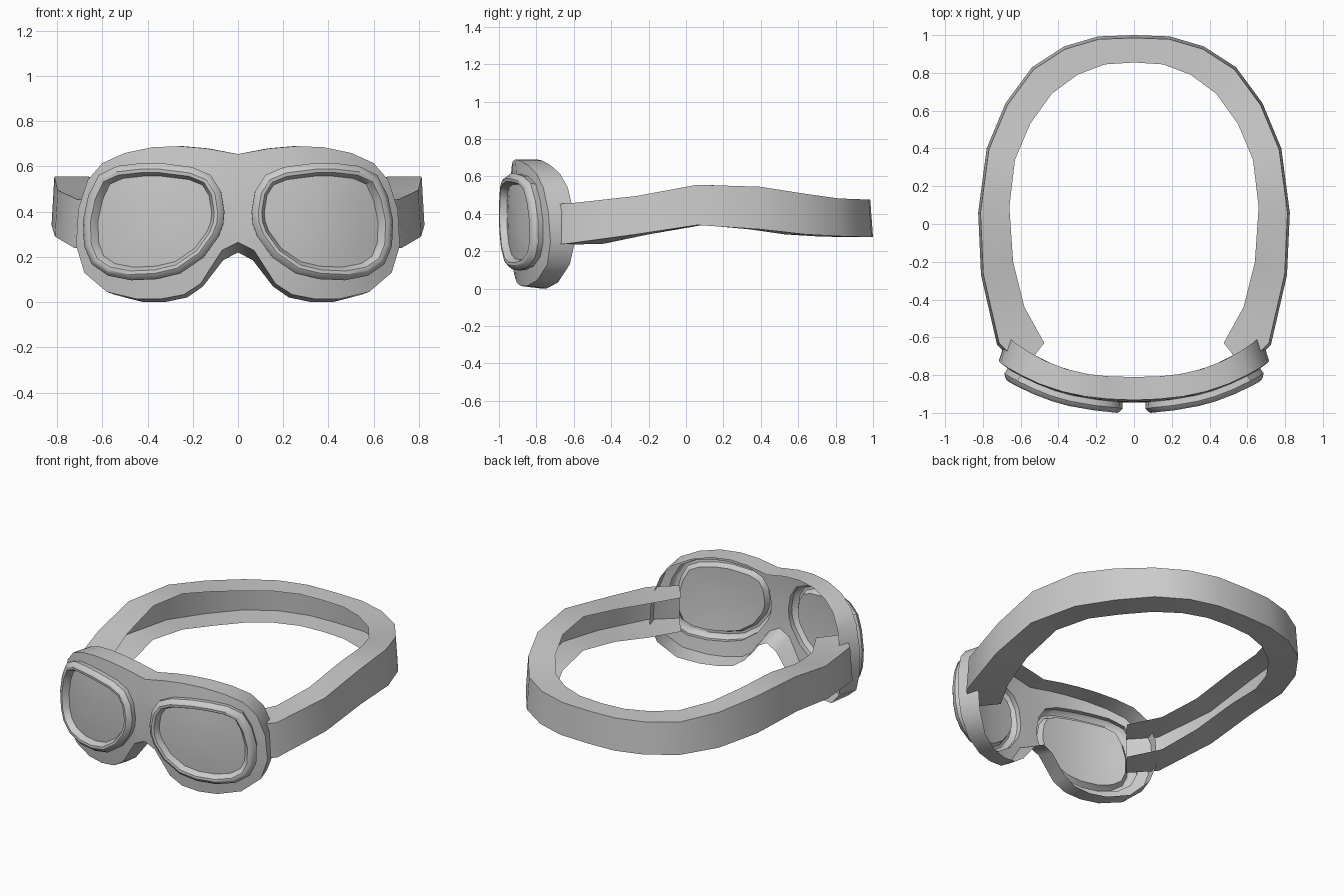
import bpy, bmesh, math
from mathutils import Vector

if "Cube" in bpy.data.objects:
    bpy.data.objects.remove(bpy.data.objects["Cube"])

grey = bpy.data.materials.new("grey")
grey.diffuse_color = (0.6, 0.6, 0.6, 1)
grey.use_nodes = True
grey.node_tree.nodes["Principled BSDF"].inputs["Base Color"].default_value = grey.diffuse_color


def front(x, z, d=0.0):
    """Point on the curved face of the goggles, raised by d along its normal."""
    y = -0.945 + 0.515 * abs(x) ** 2.6 + 0.2 * (z - 0.4) ** 2
    n = Vector((1.34 * abs(x) ** 1.6, -1, -0.4 * (z - 0.4) * -1)).normalized()
    return Vector((x, y, z)) + n * d


def inset(loop, dist):
    """Move a clockwise (x, z) loop inward by dist."""
    out = []
    for i, (x, z) in enumerate(loop):
        a, b = loop[i - 1], loop[(i + 1) % len(loop)]
        tx, tz = b[0] - a[0], b[1] - a[1]
        l = math.hypot(tx, tz)
        out.append((x + dist * tz / l, z - dist * tx / l))
    return out


def make(name, rows, closed=True, cap=None, angle=35):
    """Skin rows of points with quads, optionally fan to a cap point, mirror in x."""
    bm = bmesh.new()
    vs = [[bm.verts.new(p) for p in row] for row in rows]
    n = len(rows[0])
    for a, b in zip(vs, vs[1:]):
        for i in range(n if closed else n - 1):
            j = (i + 1) % n
            quad = (a[i], b[i], b[j], a[j]) if closed else (a[i], a[j], b[j], b[i])
            if all(abs(v.co.x) < 1e-5 for v in quad):
                continue  # no wall on the mirror plane
            bm.faces.new(quad)
    if cap is not None:
        c = bm.verts.new(cap)
        for i in range(n):
            bm.faces.new((vs[-1][i], c, vs[-1][(i + 1) % n]))
    me = bpy.data.meshes.new(name)
    bm.to_mesh(me)
    bm.free()
    me.materials.append(grey)
    ob = bpy.data.objects.new(name, me)
    bpy.context.collection.objects.link(ob)
    bpy.ops.object.select_all(action='DESELECT')
    ob.select_set(True)
    bpy.context.view_layer.objects.active = ob
    bpy.ops.object.shade_smooth_by_angle(angle=math.radians(angle))
    ob.modifiers.new("mirror", 'MIRROR').use_clip = True
    return ob


# Matching outlines of one eye opening and one half of the frame
eye = [(.06, .40), (.075, .49), (.12, .56), (.20, .595), (.33, .612), (.42, .612),
       (.52, .60), (.60, .56), (.645, .47), (.668, .36), (.663, .25), (.63, .17),
       (.56, .12), (.46, .10), (.35, .105), (.25, .13), (.15, .20), (.085, .29), (.065, .345)]
rim = [(0, .45), (0, .56), (0, .655), (.14, .68), (.26, .69), (.38, .685),
       (.50, .66), (.60, .615), (.665, .54), (.707, .41), (.716, .25), (.68, .13),
       (.58, .045), (.45, .014), (.34, .014), (.24, .033), (.165, .082), (.07, .23), (0, .265)]

# Frame: open shell with a side wall around the face
back = []
for x, z in rim:
    drop = 0.045 if x < 0.1 and z < 0.3 else 0.013 if z < 0.1 else 0
    back.append((x * 0.94, -0.81 + 0.515 * x ** 2.6, z - drop))
make("frame", [back, [front(*p) for p in rim], [front(*p) for p in eye]])

# Bezel: raised ring around each eye, stepping down to the lens
profile = [(0, 0), (0, .032), (.015, .050), (.028, .056), (.043, .053), (.047, .045), (.056, .015)]
make("bezel", [[front(x, z, d) for x, z in inset(eye, t)] for t, d in profile])

# Lens: curved pane set inside the bezel
pane = inset(eye, 0.056)
cx, cz = 0.375, 0.365
rows = [[front(cx + (x - cx) * s, cz + (z - cz) * s, .015) for x, z in pane]
        for s in (1, .7, .35)]
make("lens", rows, cap=front(cx, cz, .015))

# Strap: channel open to the inside; outer x, y, inner x, y, bottom, top
stations = [(0, 1.0, 0, .855, .275, .475), (.19, .993, .155, .845, .275, .476),
            (.37, .94, .30, .79, .277, .478), (.54, .83, .435, .69, .28, .482),
            (.68, .64, .55, .53, .29, .508), (.78, .40, .63, .34, .317, .545),
            (.825, .06, .66, .09, .34, .555), (.81, -.27, .64, -.20, .29, .495),
            (.725, -.64, .58, -.44, .24, .455), (.59, -.775, .475, -.63, .235, .45)]
inner_top, outer_top, outer_low, inner_low = [], [], [], []
for ox, oy, ix, iy, lo, hi in stations:
    inner_top.append((ix, iy, hi))
    outer_top.append((ox * 0.985, oy * 0.985, hi))
    outer_low.append((ox, oy, lo))
    inner_low.append((ix, iy, lo))
make("strap", [inner_top, outer_top, outer_low, inner_low], closed=False)
